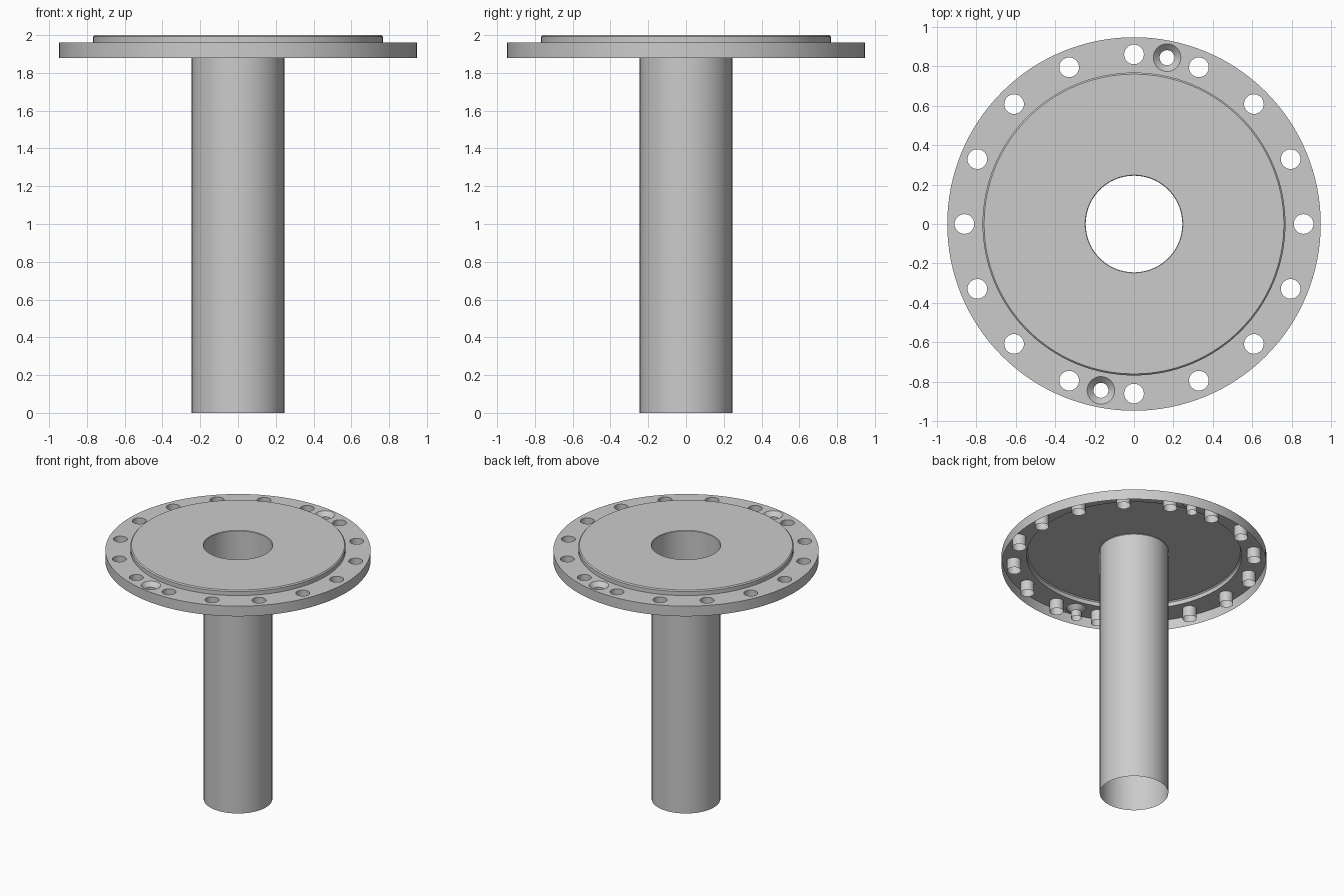
import bpy, bmesh, math

cube = bpy.data.objects.get("Cube")
if cube:
    bpy.data.objects.remove(cube, do_unlink=True)

GREY = (0.6, 0.6, 0.6, 1)
steel = bpy.data.materials.new("grey_steel")
steel.use_nodes = True
steel.diffuse_color = GREY
steel.node_tree.nodes["Principled BSDF"].inputs["Base Color"].default_value = GREY

# Main dimensions
TOP, PLATE, UNDER = 2.0, 1.96, 1.88
RIM, DISC, BORE, BOLT_CIRCLE = 0.947, 0.768, 0.245, 0.86
HOLE, SINK, PILOT = 0.05, 0.07, 0.038


def ring(bm, radius, z, seg, centre=(0, 0)):
    """Circle of vertices."""
    return [bm.verts.new((centre[0] + radius * math.cos(math.tau * i / seg),
                          centre[1] + radius * math.sin(math.tau * i / seg), z))
            for i in range(seg)]


def lathe(bm, profile, seg, centre=(0, 0)):
    """Open surface of revolution through (radius, z) points."""
    rings = [ring(bm, r, z, seg, centre) for r, z in profile]
    for a, b in zip(rings, rings[1:]):
        for i in range(seg):
            j = (i + 1) % seg
            bm.faces.new((a[i], a[j], b[j], b[i]))


def finish(bm, name):
    mesh = bpy.data.meshes.new(name)
    bm.to_mesh(mesh)
    bm.free()
    mesh.materials.append(steel)
    obj = bpy.data.objects.new(name, mesh)
    bpy.context.collection.objects.link(obj)
    bpy.ops.object.select_all(action='DESELECT')
    obj.select_set(True)
    bpy.context.view_layer.objects.active = obj
    bpy.ops.object.shade_smooth_by_angle(angle=math.radians(30))
    return obj


def on_circle(degrees):
    a = math.radians(degrees)
    return BOLT_CIRCLE * math.cos(a), BOLT_CIRCLE * math.sin(a)


bolt_points = [on_circle(22.5 * i) for i in range(16)]
sink_points = [on_circle(78.75), on_circle(258.75)]

# Flange plate: flat ring pierced by the bolt holes
bm = bmesh.new()
loops = [ring(bm, RIM, PLATE, 128), ring(bm, DISC, PLATE, 128)]
loops += [ring(bm, HOLE, PLATE, 32, c) for c in bolt_points]
loops += [ring(bm, SINK, PLATE, 32, c) for c in sink_points]
for loop in loops:
    for i, v in enumerate(loop):
        bm.edges.new((v, loop[(i + 1) % len(loop)]))
bmesh.ops.triangle_fill(bm, edges=bm.edges[:], use_beauty=True, normal=(0, 0, 1))
for f in bm.faces:
    f.normal_update()
    if f.normal.z < 0:
        f.normal_flip()
finish(bm, "flange_plate")

# Outer rim, open underneath
bm = bmesh.new()
lathe(bm, [(RIM, UNDER), (RIM, PLATE)], 128)
finish(bm, "flange_rim")

# Thin sleeves lining the bolt holes
bm = bmesh.new()
for c in bolt_points:
    lathe(bm, [(HOLE, UNDER), (HOLE, PLATE)], 32, c)
finish(bm, "bolt_hole_sleeves")

# Two countersunk screw holes
bm = bmesh.new()
for c in sink_points:
    lathe(bm, [(PILOT, UNDER), (PILOT, PLATE - 0.032), (SINK, PLATE)], 32, c)
finish(bm, "countersunk_holes")

# Raised disc with chamfered edge and bore lip
bm = bmesh.new()
lathe(bm, [(DISC, PLATE), (DISC, TOP - 0.008), (DISC - 0.008, TOP),
           (BORE + 0.003, TOP)], 128)
finish(bm, "raised_disc")

# Central open tube
bm = bmesh.new()
lathe(bm, [(BORE, 0), (BORE, TOP - 0.004), (BORE + 0.003, TOP)], 96)
finish(bm, "centre_tube")
